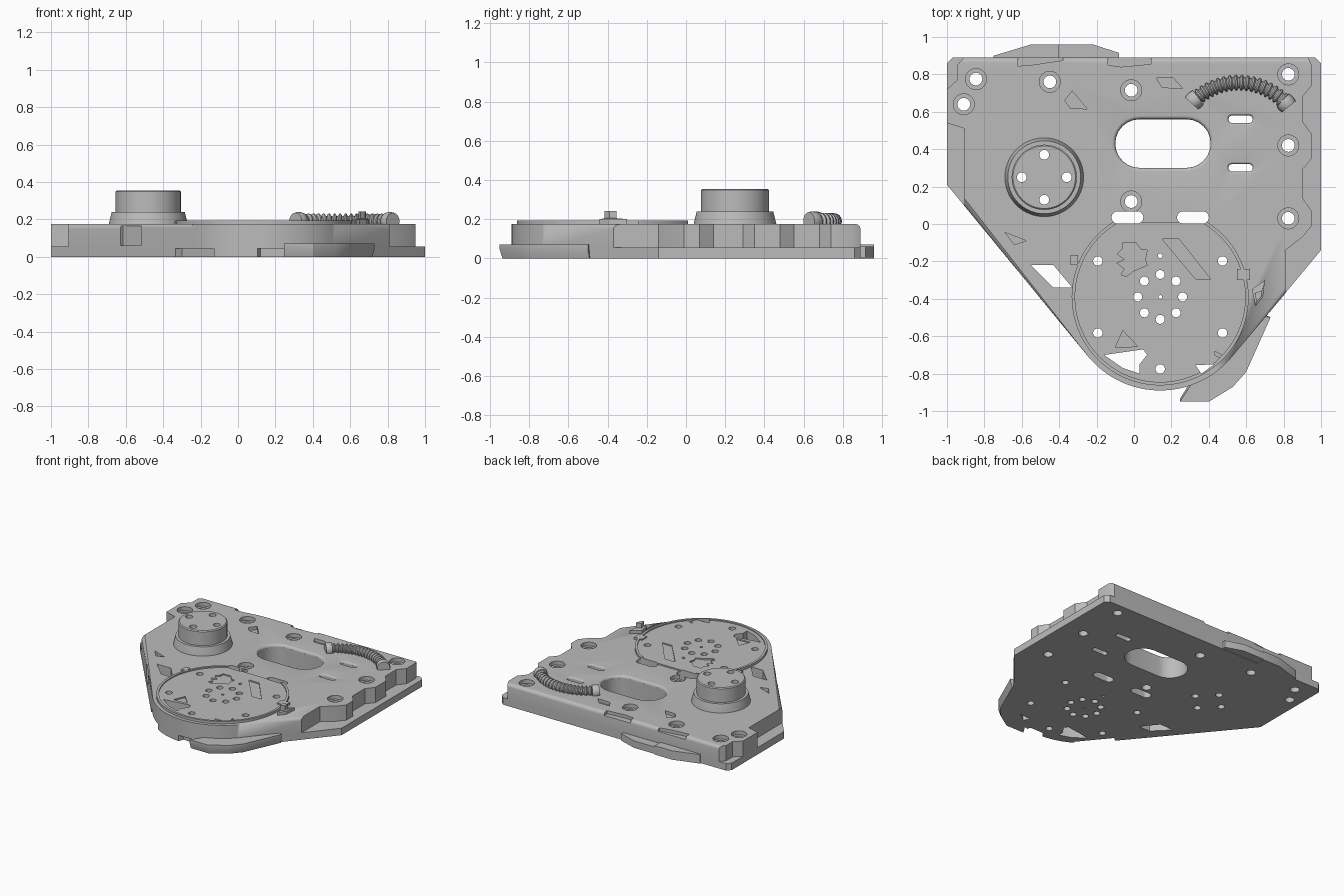
import bpy, bmesh, math
from math import cos, sin, pi, radians

if "Cube" in bpy.data.objects:
    bpy.data.objects.remove(bpy.data.objects["Cube"])

metal = bpy.data.materials.new("plain grey")
metal.diffuse_color = (0.5, 0.5, 0.5, 1)
metal.use_nodes = True
metal.node_tree.nodes["Principled BSDF"].inputs["Base Color"].default_value = metal.diffuse_color
CX, CY = 0.14, -0.39          # centre of the round cover


def circle(x, y, r, n=32):
    return [(x + r * cos(2 * pi * i / n), y + r * sin(2 * pi * i / n)) for i in range(n)]


def arc(x, y, r, a0, a1, n):
    return [(x + r * cos(radians(a0 + (a1 - a0) * i / n)),
             y + r * sin(radians(a0 + (a1 - a0) * i / n))) for i in range(n + 1)]


def slot(x, y, w, h):
    r = h / 2
    d = w / 2 - r
    return arc(x + d, y, r, -90, 90, 12) + arc(x - d, y, r, 90, 270, 12)


def add_loft(bm, rings):
    """Closed solid through rings of (points, z)."""
    loops = [[bm.verts.new((x, y, z)) for x, y in pts] for pts, z in rings]
    n = len(loops[0])
    for a, b in zip(loops, loops[1:]):
        for i in range(n):
            bm.faces.new((a[i], a[(i + 1) % n], b[(i + 1) % n], b[i]))
    bm.faces.new(loops[0][::-1])
    bm.faces.new(loops[-1])


def finish(name, bm, cutter=False):
    bmesh.ops.recalc_face_normals(bm, faces=bm.faces)
    me = bpy.data.meshes.new(name)
    bm.to_mesh(me)
    bm.free()
    me.materials.append(metal)
    ob = bpy.data.objects.new(name, me)
    bpy.context.collection.objects.link(ob)
    ob.hide_render = cutter
    ob.hide_viewport = False
    return ob


def solid(name, *lofts, cutter=False):
    bm = bmesh.new()
    for rings in lofts:
        add_loft(bm, rings)
    return finish(name, bm, cutter)


def prism(pts, z0, z1):
    return [(pts, z0), (pts, z1)]


def cut(ob, *cutters):
    for c in cutters:
        m = ob.modifiers.new("cut", 'BOOLEAN')
        m.operation = 'DIFFERENCE'
        m.solver = 'EXACT'
        m.object = c
        bpy.context.view_layer.objects.active = ob
        bpy.ops.object.modifier_apply(modifier=m.name)


# --- outlines -----------------------------------------------------------
nose = arc(CX, CY, 0.5, 220, 320, 32)
base_outline = nose + [(1, -0.14), (1, 0.86), (0.97, 0.89), (-0.97, 0.89), (-1, 0.86), (-1, 0.21)]
body_outline = nose + [
    (0.81, -0.37), (0.81, -0.14), (0.90, -0.07), (0.95, -0.01), (0.95, 0.07), (0.90, 0.14),
    (0.90, 0.29), (0.95, 0.35), (0.95, 0.48), (0.90, 0.55), (0.90, 0.68), (0.95, 0.74),
    (0.95, 0.85), (0.93, 0.89), (-0.91, 0.89), (-0.945, 0.85), (-0.945, 0.77), (-1, 0.72),
    (-1, 0.54), (-0.905, 0.51), (-0.905, 0.095)]

# --- base flange and main body -----------------------------------------
base = solid("base_plate", prism(base_outline, 0, 0.055))
bm = bmesh.new()
add_loft(bm, prism(body_outline, 0.055, 0.175))
bm.edges.ensure_lookup_table()
rounded = []
for e in bm.edges:
    a, b = (v.co for v in e.verts)
    mid = (a + b) / 2
    if min(a.z, b.z) > 0.17 and (mid.y > 0.885 or (mid.y < 0.02 and mid.x < 0.8)):
        rounded.append(e)
bmesh.ops.bevel(bm, geom=rounded, offset=0.025, segments=4, profile=0.5,
                affect='EDGES', clamp_overlap=False)
body = finish("main_body", bm)

# --- round cover with rim ----------------------------------------------
def cover(r):
    a = math.degrees(math.asin(min(0.4, r - 0.02) / r))
    return arc(CX, CY, r, 180 - a, 360 + a, 72)

disc = solid("round_cover", prism(cover(0.462), 0.165, 0.185))
rim = solid("cover_rim", prism(cover(0.473), 0.165, 0.194))
rim_cut = solid("rim_cutter", prism(cover(0.455), 0.1, 0.3), cutter=True)
cut(rim, rim_cut)

# --- motor knob ----------------------------------------------------------
KX, KY = -0.48, 0.25
collar = solid("knob_collar", [(circle(KX, KY, r, 64), z) for r, z in
                               ((0.212, 0.165), (0.21, 0.18), (0.195, 0.24))])
knob = solid("knob", [(circle(KX, KY, r, 64), z) for r, z in
                      ((0.174, 0.165), (0.174, 0.348), (0.167, 0.355))])

# --- holes through everything ------------------------------------------
bolts = [(-0.845, 0.775), (-0.91, 0.64), (-0.45, 0.76), (-0.015, 0.715),
         (0.825, 0.80), (0.825, 0.42), (0.825, 0.03), (-0.015, 0.12)]
holes = [circle(x, y, 0.034) for x, y in bolts]
holes += [circle(KX + 0.12 * cos(i * pi / 2), KY + 0.12 * sin(i * pi / 2), 0.026) for i in range(4)]
holes += [circle(CX + 0.12 * cos(i * pi / 4), CY + 0.12 * sin(i * pi / 4), 0.024) for i in range(8)]
holes += [circle(CX + 0.385 * cos(radians(a)), CY + 0.385 * sin(radians(a)), 0.025)
          for a in (30, 150, 210, 270, 330)]
holes += [circle(CX, CY, 0.01, 12), circle(CX, -0.17, 0.012, 12)]
holes += [slot(0.155, 0.43, 0.51, 0.26), slot(0.57, 0.56, 0.13, 0.04), slot(0.57, 0.30, 0.13, 0.04),
          slot(-0.035, 0.035, 0.17, 0.065), slot(0.315, 0.035, 0.17, 0.065)]
holes += [[(-0.55, -0.22), (-0.43, -0.34), (-0.33, -0.34), (-0.43, -0.22)],
          [(-0.16, -0.70), (-0.06, -0.77), (0.03, -0.80), (0.03, -0.75), (0.07, -0.70), (0.05, -0.67)],
          [(0.33, -0.755), (0.36, -0.80), (0.43, -0.75)]]
through = solid("through_cutter", *[prism(h, -0.1, 0.5) for h in holes], cutter=True)

# --- shallow features ----------------------------------------------------
def flare(x, y, w, h, r):
    """Rounded lip around a slot."""
    rings = []
    for i in range(6):
        a = i / 5 * pi / 2
        o = 2 * r * (1 - cos(a)) + 0.0004
        rings.append((slot(x, y, w + o, h + o), 0.1755 - r + r * sin(a)))
    return rings

shallow = [prism(circle(x, y, 0.056), 0.145, 0.2) for x, y in bolts]
shallow += [flare(0.155, 0.43, 0.51, 0.26, 0.02), flare(0.57, 0.56, 0.13, 0.04, 0.014),
            flare(0.57, 0.30, 0.13, 0.04, 0.014)]
scars = [[(-0.37, 0.66), (-0.34, 0.62), (-0.25, 0.615), (-0.33, 0.71)],
         [(0.12, 0.78), (0.15, 0.73), (0.26, 0.725), (0.21, 0.78)],
         [(-0.69, -0.045), (-0.64, -0.11), (-0.575, -0.09)],
         [(-0.62, 0.845), (-0.55, 0.85), (-0.38, 0.875), (-0.38, 0.92), (-0.62, 0.92)],
         [(-0.14, 0.85), (-0.07, 0.84), (0.09, 0.855), (0.09, 0.92), (-0.14, 0.92)]]
shallow += [prism(s, 0.15, 0.2) for s in scars]
side_notch = [(-0.66, -0.27), (-0.55, -0.405), (-0.505, -0.365), (-0.615, -0.23)]
shallow.append(prism(side_notch, 0.06, 0.165))
recess = solid("recess_cutter", *shallow, cutter=True)

# engraved marks on the round cover
def bar(x0, y0, x1, y1, w=0.02):
    return [(x0, y0 - w / 2), (x1, y1 - w / 2), (x1, y1 + w / 2), (x0, y0 + w / 2)]

hash_mark = [(-0.06, -0.13), (-0.06, -0.10), (0.01, -0.10), (0.04, -0.14), (0.07, -0.14),
             (0.06, -0.19), (0.07, -0.22), (0.0, -0.25), (-0.04, -0.28), (-0.07, -0.27),
             (-0.05, -0.24), (-0.09, -0.21), (-0.05, -0.19), (-0.09, -0.16)]
marks = [hash_mark, [(0.15, -0.08), (0.33, -0.295), (0.41, -0.295), (0.24, -0.08)],
         [(-0.10, -0.66), (-0.06, -0.57), (0.02, -0.655)],
         bar(0.43, -0.69, 0.47, -0.71)]
mark_cut = solid("mark_cutter", *[prism(m, 0.172, 0.25) for m in marks], cutter=True)

# chips under the front lip
chips = [[(-0.36, -0.62), (-0.16, -0.86), (-0.12, -0.80), (-0.30, -0.58)],
         [(0.08, -0.95), (0.27, -0.95), (0.25, -0.85), (0.12, -0.85)]]
chip_cut = solid("chip_cutter", *[prism(c, -0.05, 0.045) for c in chips], cutter=True)

cut(base, through, chip_cut)
cut(body, through, recess)
cut(disc, through, mark_cut)
cut(rim, through)
cut(collar, through)
cut(knob, through)

# --- protruding edge tabs ------------------------------------------------
back_tab = solid("back_tab",
                 prism([(-0.75, 0.88), (-0.40, 0.88), (-0.40, 0.96), (-0.55, 0.96), (-0.75, 0.90)], 0, 0.07),
                 prism([(-0.40, 0.88), (-0.08, 0.88), (-0.08, 0.915), (-0.22, 0.96), (-0.40, 0.96)], 0.005, 0.06))
tab = [(0.245, -0.95), (0.40, -0.95), (0.53, -0.87), (0.60, -0.79), (0.73, -0.50),
       (0.69, -0.49), (0.50, -0.72), (0.31, -0.85)]
under = [(x * 0.985 if y > -0.9 else x, y * 0.985) for x, y in tab]
front_tab = solid("front_tab", [(under, 0.0), (tab, 0.045), (tab, 0.072)])

# --- small clips beside the cover ---------------------------------------
fin = [(0.63, -0.35), (0.65, -0.44), (0.69, -0.39), (0.70, -0.30)]
fin_top = [(0.645, -0.37), (0.655, -0.415), (0.68, -0.39), (0.685, -0.355)]
side_fin = solid("side_fin", [(fin, 0.16), (fin, 0.2), (fin_top, 0.205), (fin_top, 0.243)])
clips = solid("cover_clips",
              prism([(0.55, -0.30), (0.62, -0.30), (0.62, -0.24), (0.55, -0.24)], 0.16, 0.194),
              prism([(-0.34, -0.22), (-0.30, -0.22), (-0.30, -0.165), (-0.34, -0.165)], 0.16, 0.19))

# --- ribbed hose on an arc ----------------------------------------------
def hose(name, a0, a1, radii, r=0.345, cx=0.56, cy=0.41, cz=0.19):
    bm = bmesh.new()
    loops, n = [], 16
    for i, t in enumerate(radii):
        a = radians(a0 + (a1 - a0) * i / (len(radii) - 1))
        loops.append([bm.verts.new(((r + t * cos(2 * pi * k / n)) * cos(a) + cx,
                                    (r + t * cos(2 * pi * k / n)) * sin(a) + cy,
                                    cz + t * sin(2 * pi * k / n))) for k in range(n)])
    for p, q in zip(loops, loops[1:]):
        for k in range(n):
            bm.faces.new((p[k], p[(k + 1) % n], q[(k + 1) % n], q[k]))
    bm.faces.new(loops[0])
    bm.faces.new(loops[-1])
    return finish(name, bm)

ribs = [0.029, 0.029, 0.041, 0.041] * 17 + [0.029]
hose("ribbed_hose", 130, 46, ribs)
hose("hose_end_left", 137, 129, [0.046, 0.05, 0.05, 0.046])
hose("hose_end_right", 47, 39, [0.046, 0.05, 0.05, 0.046])

# --- shading and helper clean-up -----------------------------------------
for ob in list(bpy.data.objects):
    if ob.hide_render:
        bpy.data.objects.remove(ob)
        continue
    bpy.ops.object.select_all(action='DESELECT')
    ob.select_set(True)
    bpy.context.view_layer.objects.active = ob
    bpy.ops.object.shade_smooth_by_angle(angle=radians(30))
